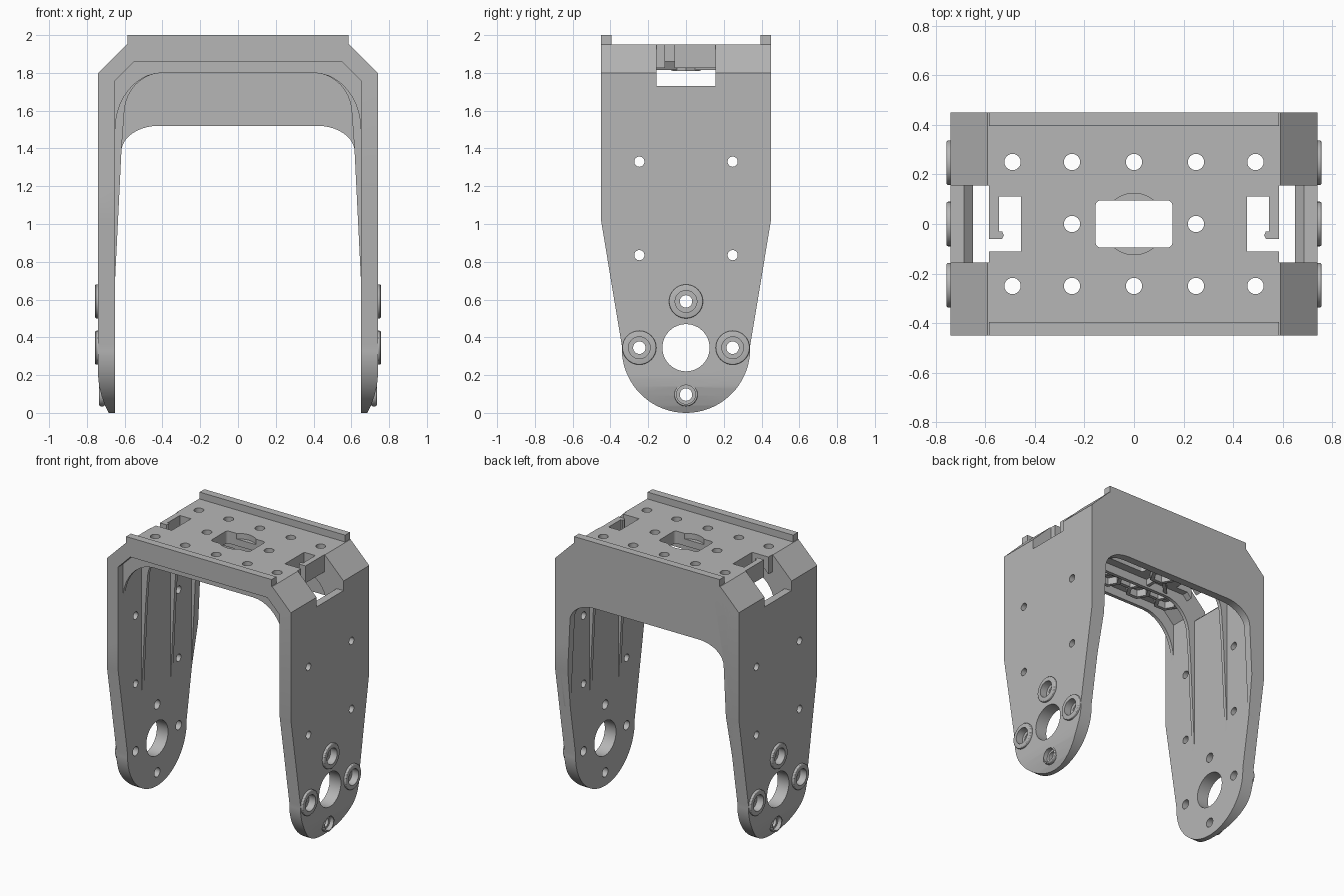
import bpy, bmesh
from math import cos, sin, pi, atan2, hypot

cube = bpy.data.objects.get("Cube")
if cube:
    bpy.data.objects.remove(cube, do_unlink=True)

grey = bpy.data.materials.new("mid grey plastic")
grey.use_nodes = True
grey.diffuse_color = (0.47, 0.47, 0.47, 1)
grey.node_tree.nodes["Principled BSDF"].inputs["Base Color"].default_value = grey.diffuse_color


def prism(name, pts, axis, a, b):
    """Extrude a flat outline along one axis from a to b."""
    place = {"x": lambda p, t: (t, p[0], p[1]),
             "y": lambda p, t: (p[0], t, p[1]),
             "z": lambda p, t: (p[0], p[1], t)}[axis]
    bm = bmesh.new()
    low = [bm.verts.new(place(p, a)) for p in pts]
    high = [bm.verts.new(place(p, b)) for p in pts]
    bm.faces.new(low)
    bm.faces.new(high[::-1])
    for i in range(len(pts)):
        j = (i + 1) % len(pts)
        bm.faces.new((low[i], low[j], high[j], high[i]))
    bmesh.ops.recalc_face_normals(bm, faces=bm.faces)
    mesh = bpy.data.meshes.new(name)
    bm.to_mesh(mesh)
    bm.free()
    obj = bpy.data.objects.new(name, mesh)
    bpy.context.collection.objects.link(obj)
    mesh.materials.append(grey)
    return obj


def arc(cx, cy, rx, ry, start, end, n=10):
    return [(cx + rx * cos(start + (end - start) * i / n),
             cy + ry * sin(start + (end - start) * i / n)) for i in range(n + 1)]


def circle(cx, cy, r, n=32):
    return arc(cx, cy, r, r, 0, 2 * pi, n)[:-1]


def rect(x0, x1, y0, y1):
    return [(x0, y0), (x1, y0), (x1, y1), (x0, y1)]


def rounded(w, h, r):
    pts = []
    for k, (sx, sy) in enumerate([(1, 1), (-1, 1), (-1, -1), (1, -1)]):
        pts += arc(sx * (w - r), sy * (h - r), r, r, k * pi / 2, (k + 1) * pi / 2, 4)
    return pts


def flip(pts, s):
    return [(s * x, y) for x, y in pts]


def both(half):
    """Close an outline with its mirror image across x = 0."""
    return half + flip(half, -1)[::-1]


def boolean(obj, tool, op="DIFFERENCE"):
    tool.hide_render = True
    mod = obj.modifiers.new("cut", "BOOLEAN")
    mod.operation, mod.solver, mod.object = op, "EXACT", tool
    bpy.context.view_layer.objects.active = obj
    bpy.ops.object.modifier_apply(modifier=mod.name)
    bpy.data.objects.remove(tool, do_unlink=True)


def smooth(obj):
    bpy.ops.object.select_all(action="DESELECT")
    obj.select_set(True)
    bpy.context.view_layer.objects.active = obj
    bpy.ops.object.shade_smooth_by_angle(angle=0.5)


def arm_outline():
    """Side silhouette: straight top, tapered sides, round foot."""
    right = [(0.45, 2.1), (0.45, 1.02)] + arc(0, 0.34, 0.34, 0.34, 0.05, -pi / 2, 20)
    return right + flip(right[:-1], -1)[::-1]


parts = []

# Bracket body: arch section trimmed to the side silhouette
section = [(0.55, 1.86), (0.65, 1.76), (0.65, 0), (0.685, 0), (0.705, 0.04), (0.722, 0.09),
           (0.735, 0.14), (0.74, 0.19), (0.74, 1.8), (0.59, 1.95)]
body = prism("bracket_body", both(section), "y", -0.45, 0.45)
boolean(body, prism("trim", arm_outline(), "x", -1, 1), "INTERSECT")

# Corner slots and hooked cable openings
slot = [(0.585, 2), (0.585, 1.63), (0.685, 1.73), (0.8, 1.73), (0.8, 2)]
hook = [(0.455, 0.11), (0.545, 0.11), (0.545, -0.03), (0.532, -0.03), (0.525, -0.045),
        (0.532, -0.06), (0.62, -0.06), (0.62, -0.11), (0.455, -0.11)]
for s in (1, -1):
    boolean(body, prism("slot", flip(slot, s), "y", -0.155, 0.155))
    boolean(body, prism("hook", flip(hook, s), "z", 1.7, 2.1))

# Window with a shallow round recess
boolean(body, prism("recess", circle(0, 0, 0.124, 48), "z", 1.91, 2.1))
boolean(body, prism("window", rounded(0.155, 0.095, 0.02), "z", 1.7, 2.1))

# Holes through the top plate
top_holes = [(x, y) for x in (-0.49, -0.25, 0, 0.25, 0.49) for y in (-0.25, 0.25)]
top_holes += [(-0.25, 0), (0.25, 0)]
for x, y in top_holes:
    boolean(body, prism("hole", circle(x, y, 0.033, 24), "z", 1.7, 2.1))

# Holes through both arms
boolean(body, prism("bore", circle(0, 0.345, 0.125, 48), "x", -1, 1))
for y in (-0.247, 0.247):
    for z in (0.835, 1.33):
        boolean(body, prism("hole", circle(y, z, 0.027, 24), "x", -1, 1))

# Screw seats around the bore, with raised collars
seats = [(0, 0.59, 0.09, 0.757), (-0.247, 0.345, 0.09, 0.757),
         (0.247, 0.345, 0.09, 0.757), (0, 0.097, 0.062, 0.735)]
for y, z, r, top in seats:
    boolean(body, prism("hole", circle(y, z, 0.033, 24), "x", -1, 1))
    inner = r * 0.64 if r > 0.08 else 0.05
    for s in (1, -1):
        boolean(body, prism("pocket", circle(y, z, inner), "x", s * 0.705, s * 0.9))
        collar = prism("screw_collar", circle(y, z, r), "x", s * 0.705, s * top)
        bevel = collar.modifiers.new("round", "BEVEL")
        bevel.width, bevel.segments, bevel.limit_method = 0.008, 3, "ANGLE"
        bpy.context.view_layer.objects.active = collar
        bpy.ops.object.modifier_apply(modifier=bevel.name)
        boolean(collar, prism("pocket", circle(y, z, inner), "x", s * 0.6, s * 0.9))
        parts.append(collar)
parts.append(body)

# Rails on the top edges
for a, b in ((-0.45, -0.395), (0.395, 0.45)):
    parts.append(prism("top_rail", rect(-0.585, 0.585, a, b), "z", 1.94, 2.0))

# Deep back wall with a rounded arch
outer = [(0.70, 0.72), (0.70, 1.8), (0.57, 1.93)]
low_arch = arc(0.42, 1.38, 0.198, 0.14, pi / 2, 0) + [(0.65, 0.72)]
wall = prism("back_wall", both(low_arch + outer), "y", 0.395, 0.45)
boolean(wall, prism("trim", arm_outline(), "x", -1, 1), "INTERSECT")
parts.append(wall)

# Tapered arch ribs beside the slots
rib_arch = arc(0.40, 1.58, 0.203, 0.22, pi / 2, 0) + [(0.617, 1.39), (0.65, 0.72)]
for a, b in ((-0.18, -0.155), (0.155, 0.18)):
    parts.append(prism("arch_rib", both(rib_arch + outer), "y", a, b))

# Corner gussets near the front and back edges
gusset_arch = arc(0.40, 1.5, 0.25, 0.30, pi / 2, 0)
for a, b in ((-0.395, -0.37), (0.37, 0.396)):
    parts.append(prism("gusset_rib", both(gusset_arch + [(0.70, 1.5)] + outer[1:]), "y", a, b))

# Hexagonal nut seats under the top plate
for x, y in top_holes:
    nut = prism("nut_seat", circle(x, y, 0.09, 6), "z", 1.81, 1.87)
    boolean(nut, prism("pocket", circle(x, y, 0.062, 6), "z", 1.7, 2))
    parts.append(nut)


def strut(p, q):
    dx, dy = q[0] - p[0], q[1] - p[1]
    d, a = hypot(dx, dy), atan2(dy, dx)
    along, side = (cos(a), sin(a)), (-sin(a) * 0.012, cos(a) * 0.012)
    ends = [(p[0] + along[0] * t, p[1] + along[1] * t) for t in (0.075, d - 0.075)]
    pts = [(e[0] + k * side[0], e[1] + k * side[1])
           for e, k in ((ends[0], -1), (ends[1], -1), (ends[1], 1), (ends[0], 1))]
    parts.append(prism("under_strut", pts, "z", 1.815, 1.87))


# Struts joining the nut seats
for sy in (-0.25, 0.25):
    for sx in (-1, 1):
        strut((0, sy), (sx * 0.25, sy))
        strut((sx * 0.25, sy), (sx * 0.49, sy))
        strut((sx * 0.25, 0), (sx * 0.49, sy))
        strut((sx * 0.25, 0), (sx * 0.25, sy))

for part in parts:
    smooth(part)
